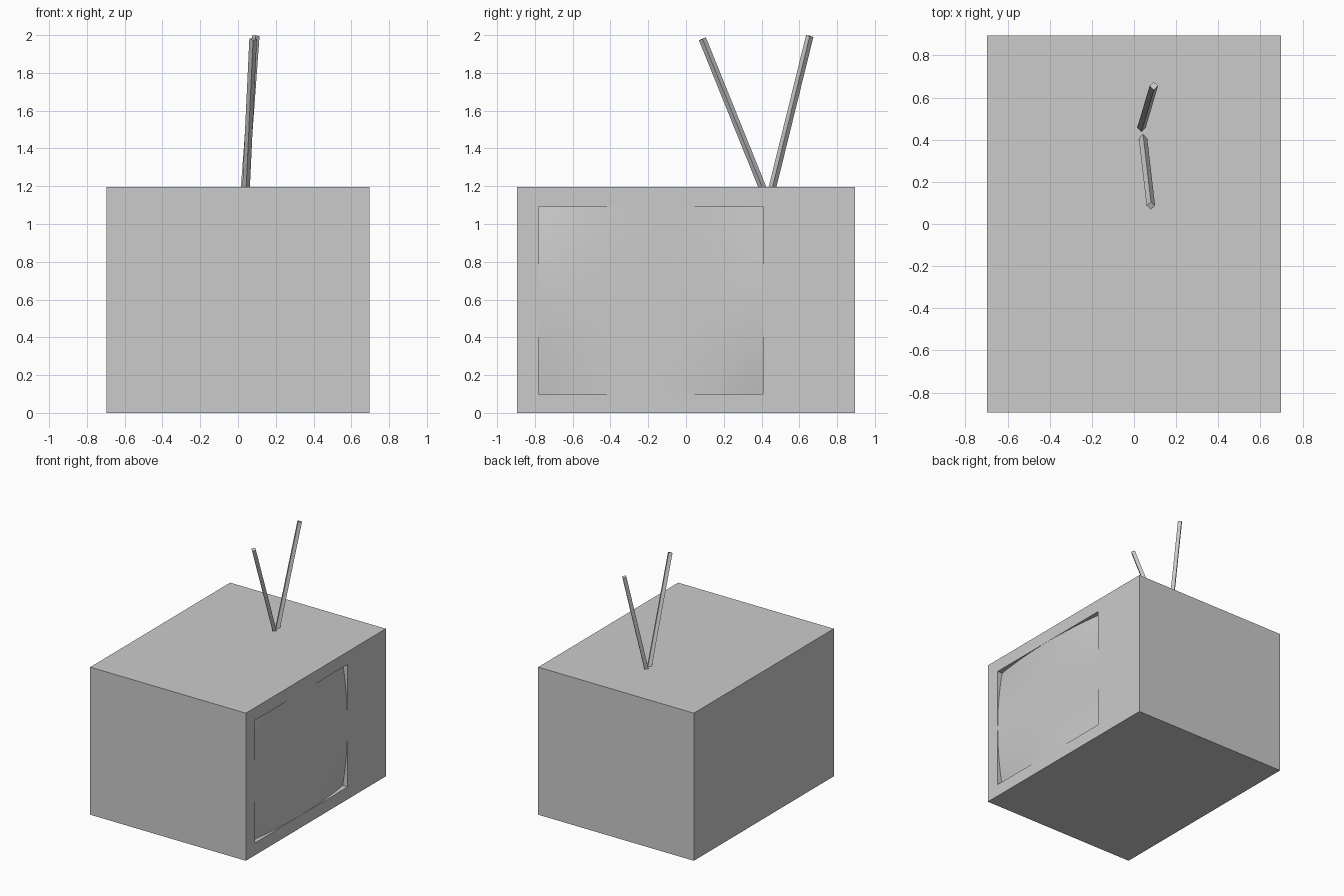
import bpy, bmesh
from mathutils import Vector, Matrix

if "Cube" in bpy.data.objects:
    bpy.data.objects.remove(bpy.data.objects["Cube"])

HX, HY, H = 0.697, 0.895, 1.195            # cabinet half sizes and height
Y0, Y1, Z0, Z1 = -0.78, 0.408, 0.10, 1.092  # screen opening
DEPTH = 0.045                              # recess at the screen corners


def add_object(name, bm):
    bmesh.ops.recalc_face_normals(bm, faces=bm.faces)
    mesh = bpy.data.meshes.new(name)
    bm.to_mesh(mesh)
    bm.free()
    obj = bpy.data.objects.new(name, mesh)
    bpy.context.collection.objects.link(obj)
    return obj


# Cabinet: box with a recessed opening on the +x side
bm = bmesh.new()
bmesh.ops.create_cube(bm, size=1, matrix=Matrix.Translation((0, 0, H / 2))
                      @ Matrix.Diagonal((2 * HX, 2 * HY, H, 1)))
face = next(f for f in bm.faces if f.calc_center_median().x > HX - 0.01)
bmesh.ops.inset_individual(bm, faces=[face], thickness=0.1)
for v in face.verts:
    v.co = (HX, Y0 if v.co.y < 0 else Y1, Z0 if v.co.z < H / 2 else Z1)
pocket = bmesh.ops.extrude_discrete_faces(bm, faces=[face])["faces"][0]
for v in pocket.verts:
    v.co.x -= DEPTH + 0.002
add_object("cabinet", bm)

# Screen: bulging grid, deepest at its corners
bm = bmesh.new()
bmesh.ops.create_grid(bm, x_segments=12, y_segments=12, size=1)
for v in bm.verts:
    u, w = v.co.x, v.co.y
    v.co = (HX - 0.001 - (DEPTH - 0.001) * u * u * w * w,
            (Y0 + Y1) / 2 + u * (Y1 - Y0) / 2,
            (Z0 + Z1) / 2 + w * (Z1 - Z0) / 2)
screen = add_object("screen", bm)
if screen.data.polygons[0].normal.x < 0:
    screen.data.flip_normals()
for p in screen.data.polygons:
    p.use_smooth = True


# Antennas: thin four-sided rods rising from the cabinet top
def rod(name, base, tip, radius=0.02):
    base, tip = Vector(base), Vector(tip)
    axis = tip - base
    turn = Vector((0, 0, 1)).rotation_difference(axis).to_matrix().to_4x4()
    bm = bmesh.new()
    bmesh.ops.create_cone(bm, cap_ends=True, segments=4, radius1=radius,
                          radius2=radius, depth=axis.length,
                          matrix=Matrix.Translation((base + tip) / 2) @ turn)
    # Align the diamond section's corners with x and y
    v = bm.verts[:][0].co - base
    add_object(name, bm)


rod("antenna_front", (0.042, 0.412, 1.175), (0.08, 0.087, 1.98))
rod("antenna_back", (0.034, 0.453, 1.175), (0.094, 0.655, 1.995))
